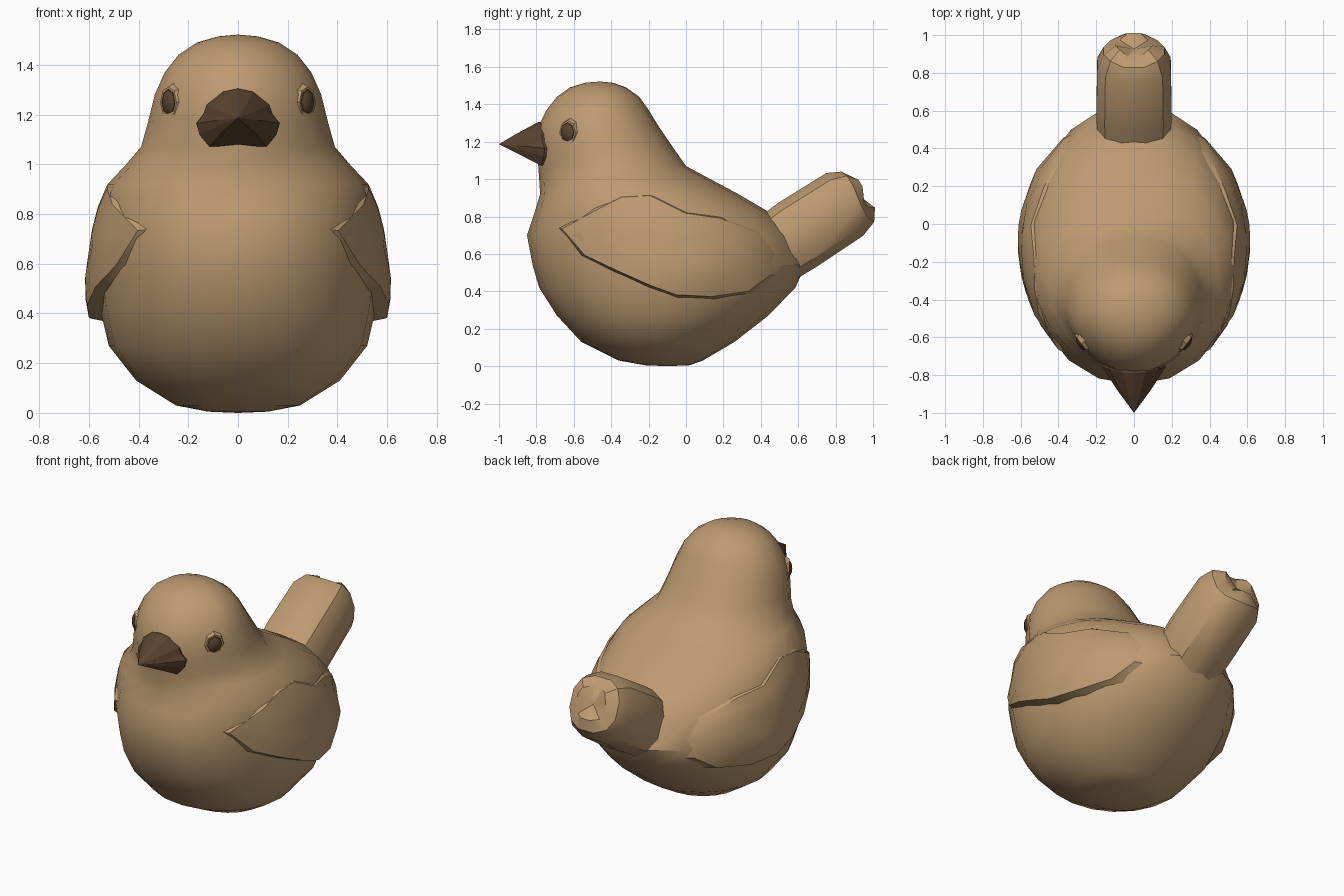
import bpy, bmesh, math
from mathutils import Vector

if "Cube" in bpy.data.objects:
    bpy.data.objects.remove(bpy.data.objects["Cube"])


def material(name, rgb):
    m = bpy.data.materials.new(name)
    m.diffuse_color = (*rgb, 1)
    m.use_nodes = True
    m.node_tree.nodes["Principled BSDF"].inputs["Base Color"].default_value = m.diffuse_color
    return m


TAN = material("warm tan", (0.51, 0.325, 0.165))
DARK = material("dark brown", (0.105, 0.056, 0.028))


def finish(bm, name, mat, angle):
    bmesh.ops.recalc_face_normals(bm, faces=bm.faces)
    me = bpy.data.meshes.new(name)
    bm.to_mesh(me)
    bm.free()
    me.materials.append(mat)
    ob = bpy.data.objects.new(name, me)
    bpy.context.collection.objects.link(ob)
    bpy.ops.object.select_all(action='DESELECT')
    ob.select_set(True)
    bpy.context.view_layer.objects.active = ob
    bpy.ops.object.shade_smooth_by_angle(angle=math.radians(angle))
    return ob


def loft(rings, name, mat, angle=30):
    """Skin closed rings of points; a one-point ring closes to a tip."""
    bm = bmesh.new()
    vs = [[bm.verts.new(p) for p in r] for r in rings]
    for a, b in zip(vs, vs[1:]):
        n = max(len(a), len(b))
        for i in range(n):
            j = (i + 1) % n
            quad = [a[i % len(a)], a[j % len(a)], b[j % len(b)], b[i % len(b)]]
            bm.faces.new(list(dict.fromkeys(quad)))
    for r in (vs[0], vs[-1]):
        if len(r) > 2:
            bm.faces.new(r)
    return finish(bm, name, mat, angle)


def oval(n, front, back, phase=0.0):
    """Unit superellipse with its own roundness at the front and back."""
    out = []
    for i in range(n):
        t = 2 * math.pi * (i + phase) / n
        c, s = math.cos(t), math.sin(t)
        p = front if s < 0 else back
        out.append((math.copysign(abs(c) ** (2 / p), c), math.copysign(abs(s) ** (2 / p), s)))
    return out


# Body and head: height, front y, back y, half width
BODY = [(0.005, -0.22, 0.02, 0.12), (0.03, -0.36, 0.09, 0.25), (0.13, -0.56, 0.26, 0.41),
        (0.27, -0.69, 0.44, 0.52), (0.42, -0.785, 0.585, 0.555), (0.54, -0.82, 0.64, 0.57),
        (0.70, -0.85, 0.57, 0.57), (0.82, -0.81, 0.45, 0.555), (0.92, -0.78, 0.28, 0.525),
        (1.00, -0.785, 0.13, 0.45), (1.07, -0.79, 0.0, 0.39), (1.17, -0.80, -0.07, 0.362),
        (1.28, -0.79, -0.145, 0.335), (1.37, -0.745, -0.20, 0.295), (1.44, -0.69, -0.25, 0.24),
        (1.49, -0.62, -0.32, 0.165), (1.515, -0.54, -0.39, 0.08)]


def powers(z):
    """Front and back roundness: full breast, slimmer cheeks."""
    return (2.12 if z < 1.0 else 1.8), (1.98 if z < 1.0 else 2.1)


def body_x(y, z):
    """Half width of the body surface at a given y and z."""
    for a, b in zip(BODY, BODY[1:]):
        if a[0] <= z <= b[0]:
            k = (z - a[0]) / (b[0] - a[0])
            f, r, w = (a[i] + (b[i] - a[i]) * k for i in (1, 2, 3))
            u = (2 * y - f - r) / (r - f)
            p = powers(z)[0 if u < 0 else 1]
            return w * (1 - min(1, abs(u)) ** p) ** (1 / p)
    return 0


loft([[(0, -0.1, 0)]] +
     [[(w * c, (f + r) / 2 + (r - f) / 2 * s, z) for c, s in oval(20, *powers(z))]
      for z, f, r, w in BODY] + [[(0, -0.46, 1.522)]], "body", TAN)

# Tail: thick rounded bar rising backwards, with a shallow lobed end
axis, up = Vector((0, 0.862, 0.507)), Vector((0, -0.507, 0.862))
centre = Vector((0, 0.849, 0.865))
rings = []
for d, r, drop, lobe in ((-0.6, 0.19, 0.03, 0), (-0.3, 0.205, 0.012, 0), (0.0, 0.2, 0, 0),
                         (0.08, 0.165, 0, 0.008), (0.115, 0.1, 0, 0.015)):
    rings.append([centre + axis * (d + lobe * (-1) ** (i // 2)) + Vector((r * c, 0, 0)) + up * (r * s - drop)
                  for i, (c, s) in enumerate(oval(12, 2.4, 2.5, 0.5))])
loft(rings + [[centre + axis * 0.09]], "tail", TAN, 34)

# Beak: faceted cone with a ridge at the mouth line
half = [(0.06, 1.292), (0.125, 1.24), (0.14, 1.20), (0.168, 1.165), (0.155, 1.12), (0.115, 1.072)]
outline = half + [(-x, z) for x, z in reversed(half)]
outline.insert(0, (0, 1.305))
loft([[(x * 0.9, -0.70, z) for x, z in outline],
      [(x, -0.79 + 1.2 * x * x, z) for x, z in outline],
      [(x * 0.56, -0.90 + x * x, 1.187 + (z - 1.187) * 0.5) for x, z in outline],
      [(0, -1.0, 1.187)]], "beak", DARK, 12)

# Wings: shells that follow the body, blended above and proud along the lower edge
WING = [(-0.70, 0.74), (-0.57, 0.59), (-0.38, 0.50), (-0.20, 0.42), (-0.05, 0.365),
        (0.15, 0.355), (0.36, 0.385), (0.49, 0.48), (0.49, 0.60), (0.40, 0.72),
        (0.20, 0.80), (0.0, 0.83), (-0.20, 0.93), (-0.36, 0.92), (-0.50, 0.85)]
WC = (-0.08, 0.64)
for side, label in ((1, "left"), (-1, "right")):
    rings = []
    for s in (1.0, 0.94, 0.65, 0.35):
        ring = []
        for y, z in WING:
            y, z = WC[0] + (y - WC[0]) * s, WC[1] + (z - WC[1]) * s
            low = min(1, max(0, (0.90 - z) / 0.45))
            ends = 1 - 0.75 * min(1, abs(y - WC[0]) / 0.58) ** 2
            thick = 0.004 + 0.052 * low * ends
            ring.append((side * (body_x(y, z) + (-0.02 if s == 1 else thick)), y, z))
        rings.append(ring)
    tip = (side * (body_x(*WC) + 0.033), *WC)
    loft(rings + [[tip]], label + "_wing", TAN)

    # Eye bead set in a nearly flush socket rim
    out = Vector((side * 0.80, -0.60, 0.0)).normalized()
    spot = Vector((side * (body_x(-0.63, 1.25) - 0.006), -0.63, 1.25))
    turn = out.to_track_quat('Z', 'Y')

    def disc(r, d, n=8):
        """Upright oval of n points facing outwards from the eye."""
        return [spot + out * d + turn @ Vector((r * math.cos(2 * math.pi * i / n),
                1.15 * r * math.sin(2 * math.pi * i / n), 0)) for i in range(n)]

    loft([disc(0.066, -0.02), disc(0.055, 0.007), disc(0.046, 0.007), disc(0.044, -0.02)],
         label + "_eye_rim", TAN)
    loft([disc(0.045, -0.02), disc(0.043, 0.008), disc(0.027, 0.02), [spot + out * 0.024]],
         label + "_eye", DARK)
